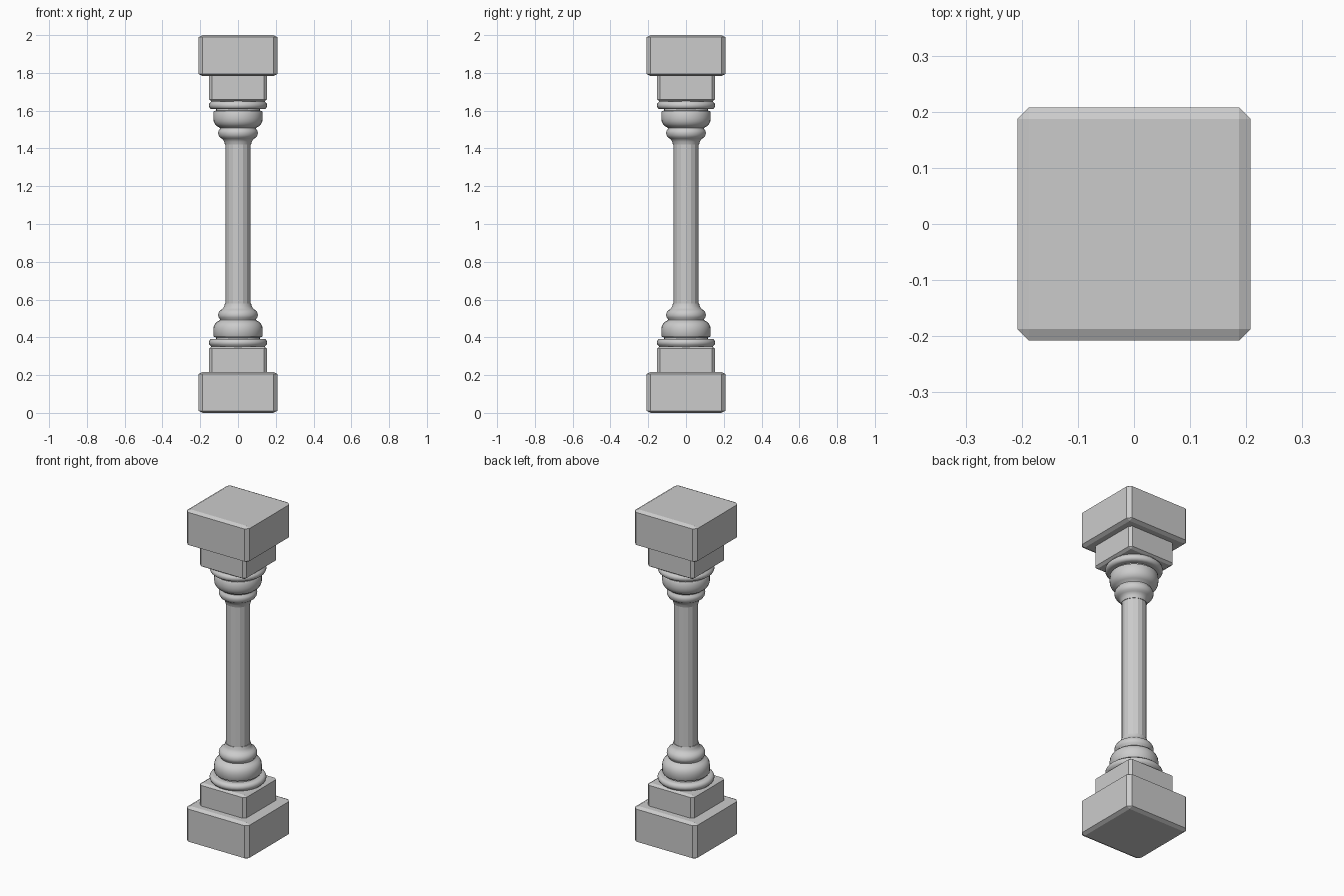
import bpy, bmesh, math

if "Cube" in bpy.data.objects:
    bpy.data.objects.remove(bpy.data.objects["Cube"])

HEIGHT = 2.0


def add_object(name, bm, smooth_angle=None):
    bmesh.ops.recalc_face_normals(bm, faces=bm.faces)
    mesh = bpy.data.meshes.new(name)
    bm.to_mesh(mesh)
    bm.free()
    obj = bpy.data.objects.new(name, mesh)
    bpy.context.collection.objects.link(obj)
    if smooth_angle:
        bpy.ops.object.select_all(action='DESELECT')
        bpy.context.view_layer.objects.active = obj
        obj.select_set(True)
        bpy.ops.object.shade_smooth_by_angle(angle=math.radians(smooth_angle))
    return obj


def block(name, width, z0, z1):
    # chamfered unit cube, stretched so the chamfer is flatter in height
    bm = bmesh.new()
    bmesh.ops.create_cube(bm, size=1)
    bmesh.ops.bevel(bm, geom=bm.edges[:], offset=0.05, segments=1,
                    affect='EDGES', profile=0.5)
    for v in bm.verts:
        v.co.x *= width
        v.co.y *= width
        v.co.z = (z0 + z1) / 2 + v.co.z * (z1 - z0)
    add_object(name, bm)


def turned(name, profile, sides=32, smooth_angle=40):
    # lathe an (r, z) profile that starts and ends on the axis
    bm = bmesh.new()
    verts = [bm.verts.new((r, 0, z)) for r, z in profile]
    edges = [bm.edges.new(pair) for pair in zip(verts, verts[1:])]
    bmesh.ops.spin(bm, geom=verts + edges, cent=(0, 0, 0), axis=(0, 0, 1),
                   angle=math.tau, steps=sides, use_merge=True)
    bmesh.ops.remove_doubles(bm, verts=bm.verts, dist=1e-5)
    add_object(name, bm, smooth_angle)


# thin rounded ring under the bulb
ring = [(0, 0.345), (0.142, 0.350)]
ring += [(0.136 + 0.019 * math.cos(a), 0.372 + 0.020 * math.sin(a))
         for a in (math.radians(d) for d in range(-60, 91, 25))]
ring += [(0.118, 0.392), (0, 0.392)]

# double bulb between the ring and the shaft
bulb = [(0, 0.385), (0.115, 0.385), (0.116, 0.400), (0.126, 0.402),
        (0.130, 0.408), (0.131, 0.440), (0.129, 0.456), (0.122, 0.471),
        (0.111, 0.482), (0.099, 0.488), (0.095, 0.493), (0.097, 0.499),
        (0.103, 0.506), (0.105, 0.517), (0.103, 0.530), (0.096, 0.541),
        (0.086, 0.548), (0.078, 0.555), (0.073, 0.565), (0.069, 0.580),
        (0, 0.580)]

# base, and the same parts upside down for the capital
for end, flip in (("base", False), ("capital", True)):
    def fz(z):
        return HEIGHT - z if flip else z

    block(end + "_outer_block", 0.416, fz(0.0), fz(0.217))
    block(end + "_inner_block", 0.308, fz(0.15), fz(0.351))
    turned(end + "_ring", [(r, fz(z)) for r, z in ring])
    turned(end + "_bulb", [(r, fz(z)) for r, z in bulb])

# faceted shaft
turned("shaft", [(0, 0.56), (0.067, 0.56), (0.067, 1.44), (0, 1.44)],
       sides=16, smooth_angle=None)
